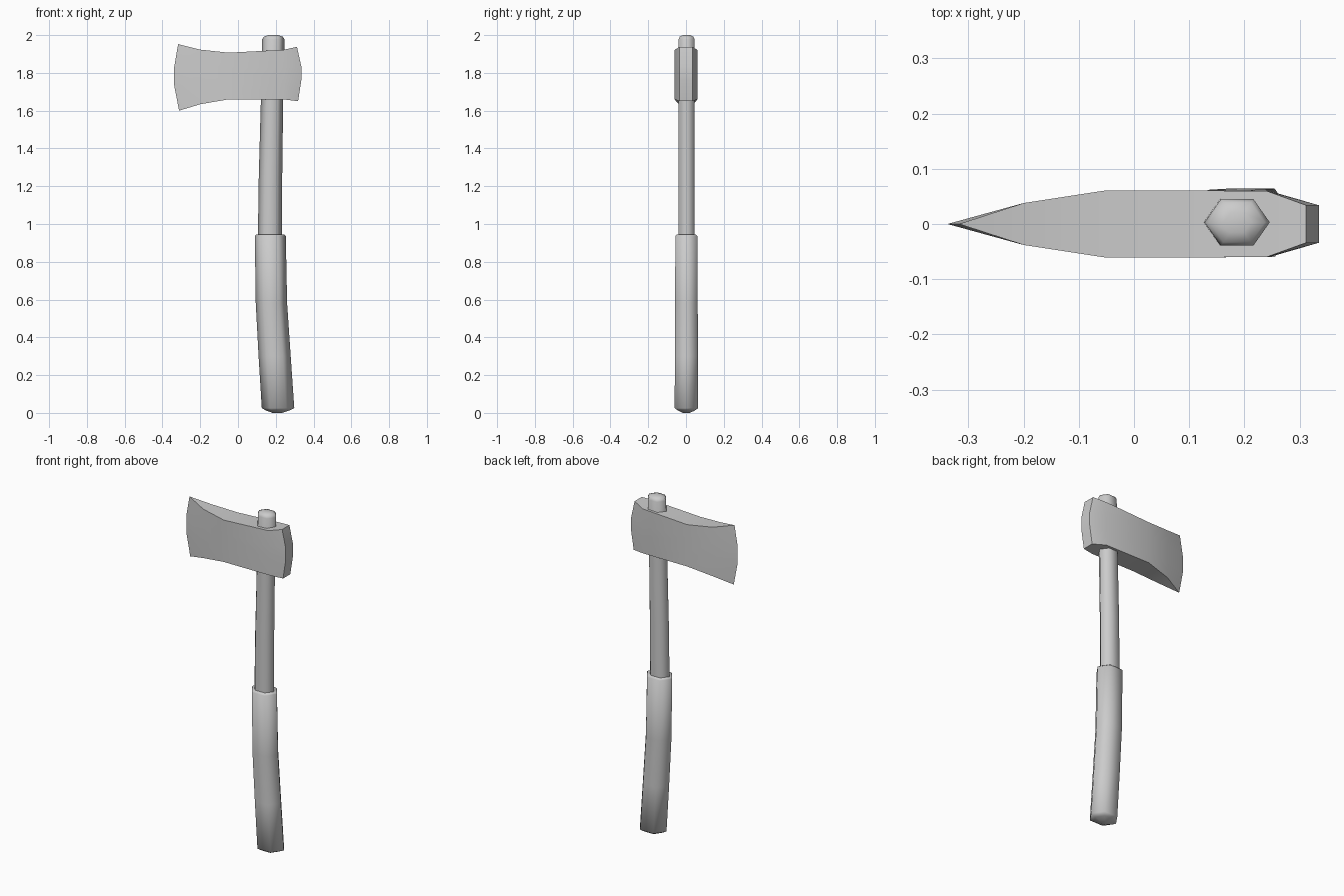
import bpy, bmesh
from math import cos, sin, radians, pi

if "Cube" in bpy.data.objects:
    bpy.data.objects.remove(bpy.data.objects["Cube"])


def finish(name, bm, angle):
    bmesh.ops.recalc_face_normals(bm, faces=bm.faces)
    mesh = bpy.data.meshes.new(name)
    bm.to_mesh(mesh)
    bm.free()
    ob = bpy.data.objects.new(name, mesh)
    bpy.context.collection.objects.link(ob)
    bpy.ops.object.select_all(action='DESELECT')
    ob.select_set(True)
    bpy.context.view_layer.objects.active = ob
    bpy.ops.object.shade_smooth_by_angle(angle=radians(angle))
    return ob


def hex_loft(name, rings, cy):
    """Loft six-sided rings given as (z, centre x, radius x, half depth y)."""
    bm = bmesh.new()
    loops = [[bm.verts.new((cx + rx * cos(k * pi / 3),
                            cy + ry * sin(k * pi / 3) / sin(pi / 3), z))
              for k in range(6)] for z, cx, rx, ry in rings]
    for a, b in zip(loops, loops[1:]):
        for k in range(6):
            n = (k + 1) % 6
            bm.faces.new((a[k], a[n], b[n], b[k]))
    bm.faces.new(loops[0])
    bm.faces.new(loops[-1])
    return finish(name, bm, 75)


# Curved wooden shaft, running through the head
hex_loft("shaft", [
    (0.90, 0.169, 0.064, 0.042), (1.25, 0.172, 0.062, 0.042),
    (1.65, 0.180, 0.059, 0.042), (1.978, 0.187, 0.059, 0.042),
    (1.992, 0.187, 0.050, 0.036), (2.0, 0.187, 0.025, 0.018)], 0.003)

# Thicker grip with a rounded butt
hex_loft("grip", [
    (0.0, 0.208, 0.025, 0.018), (0.012, 0.210, 0.060, 0.044),
    (0.025, 0.212, 0.086, 0.062), (0.30, 0.194, 0.085, 0.061),
    (0.58, 0.177, 0.083, 0.060), (0.937, 0.171, 0.082, 0.058),
    (0.945, 0.171, 0.072, 0.050)], 0.002)

# Axe head: columns from blade to poll, (half thickness, top-to-bottom x,z points)
columns = [
    (0.0, [(-0.317, 1.952), (-0.338, 1.83), (-0.338, 1.735), (-0.312, 1.60)]),
    (0.038, [(-0.20, 1.923), (-0.20, 1.83), (-0.20, 1.735), (-0.20, 1.634)]),
    (0.061, [(-0.05, 1.907), (-0.05, 1.83), (-0.05, 1.74), (-0.05, 1.66)]),
    (0.060, [(0.24, 1.922), (0.245, 1.83), (0.245, 1.75), (0.24, 1.66)]),
    (0.034, [(0.312, 1.938), (0.335, 1.835), (0.335, 1.76), (0.318, 1.65)]),
]
bm = bmesh.new()
front = [[bm.verts.new((x, -t, z)) for x, z in pts] for t, pts in columns]
back = [front[0]] + [[bm.verts.new((x, t, z)) for x, z in pts]
                     for t, pts in columns[1:]]
for side in (front, back):
    for a, b in zip(side, side[1:]):
        for r in range(3):
            bm.faces.new((a[r], b[r], b[r + 1], a[r + 1]))
for r in (0, 3):
    bm.faces.new((front[0][r], front[1][r], back[1][r]))
    for c in range(1, 4):
        bm.faces.new((front[c][r], front[c + 1][r], back[c + 1][r], back[c][r]))
for r in range(3):
    bm.faces.new((front[4][r], back[4][r], back[4][r + 1], front[4][r + 1]))
finish("axe_head", bm, 28)
